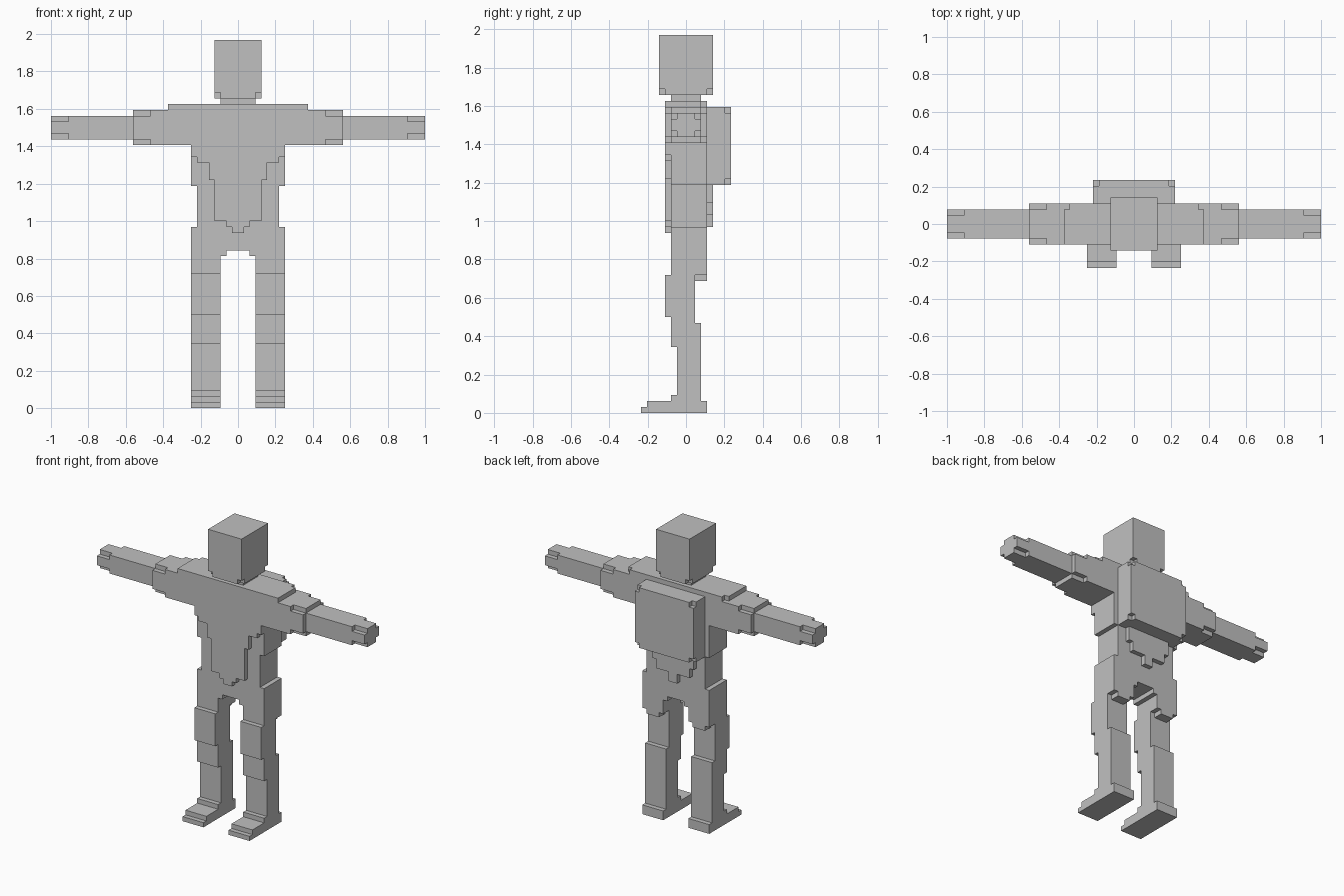
import bpy, bmesh

if "Cube" in bpy.data.objects:
    bpy.data.objects.remove(bpy.data.objects["Cube"])

U = 1 / 32  # size of one block


def box(x0, x1, y0, y1, z0, z1):
    """Set of block cells; cell rows in y are centred on whole numbers."""
    return {(x, y, z) for x in range(x0, x1)
            for y in range(int(y0 + 0.5), int(y1 + 0.5)) for z in range(z0, z1)}


def corner_posts(cells, axes):
    """Cells lying on the outer limits of all the given axes."""
    lim = {a: (min(c[a] for c in cells), max(c[a] for c in cells)) for a in axes}
    return {c for c in cells if all(c[a] in lim[a] for a in axes)}


def mirrored(cells):
    return {(-1 - x, y, z) for x, y, z in cells}


parts = {}

# Head: cube with the lower corners nicked
jaw = box(-4, 4, -4.5, 4.5, 53, 54)
parts["head"] = box(-4, 4, -4.5, 4.5, 54, 63) | (jaw - corner_posts(jaw, (0, 1)))
parts["neck"] = box(-3, 3, -2.5, 2.5, 52, 53)

# Torso: chest, ribs, waist and pelvis
collar = box(-12, 12, -3.5, 3.5, 51, 52)
collar -= {c for c in corner_posts(collar, (0, 1)) if c[1] > 0}
parts["torso"] = (collar | box(-12, 12, -3.5, 3.5, 45, 51)
                  | box(-8, 8, -2.5, 3.5, 38, 45) | box(-7, 7, -2.5, 3.5, 31, 38))
parts["pelvis"] = box(-8, 8, -2.5, 3.5, 27, 31)

# Stepped front panel tapering downwards
parts["front_panel"] = set()
for half, z0, z1 in ((8, 43, 45), (7, 42, 43), (5, 39, 42),
                     (4, 32, 39), (2, 31, 32), (1, 30, 31)):
    parts["front_panel"] |= box(-half, half, -3.5, -2.5, z0, z1)

# Stepped back panel under the pack
parts["back_panel"] = set()
for half, z0, z1 in ((5, 35, 38), (4, 33, 35), (1, 31, 33)):
    parts["back_panel"] |= box(-half, half, 3.5, 4.5, z0, z1)

# Backpack with nicked rear corners
pack = box(-7, 7, 3.5, 7.5, 38, 51)
parts["backpack"] = pack - {c for c in corner_posts(pack, (0, 1, 2)) if c[1] > 4}

# Sleeve, arm and hand
cuff = box(15, 18, -3.5, 3.5, 45, 51)
sleeve = box(12, 15, -3.5, 3.5, 45, 51) | (cuff - corner_posts(cuff, (1, 2)))
hand = box(29, 32, -2.5, 2.5, 46, 50)
hand -= corner_posts(hand, (1, 2))
arm = box(18, 29, -2.5, 2.5, 46, 50)

# Leg pieces: thigh, knee, shin and foot
thigh = (box(2, 8, -2.5, 3.5, 26, 27) | box(3, 8, -2.5, 3.5, 23, 26)
         | box(4, 7, 1.5, 3.5, 22, 23))
knee = box(3, 8, -3.5, 1.5, 16, 23)
shin = (box(3, 8, -2.5, 1.5, 15, 16) | box(3, 8, -2.5, 2.5, 11, 15)
        | box(3, 8, -1.5, 2.5, 3, 11))
foot = (box(3, 8, -2.5, 2.5, 2, 3) | box(3, 8, -6.5, 3.5, 1, 2)
        | box(3, 8, -7.5, 3.5, 0, 1))

for name, cells in (("sleeve", sleeve), ("arm", arm), ("hand", hand), ("thigh", thigh),
                    ("knee", knee), ("shin", shin), ("foot", foot)):
    parts["left_" + name] = cells
    parts["right_" + name] = mirrored(cells)

grey = bpy.data.materials.new("plain_grey")
grey.diffuse_color = (0.53, 0.53, 0.53, 1)
grey.use_nodes = True
grey.node_tree.nodes["Principled BSDF"].inputs["Base Color"].default_value = grey.diffuse_color
solid = set().union(*parts.values())


def build(name, cells):
    """Skin the exposed block sides and merge them into large flat faces."""
    bm = bmesh.new()
    verts = {}
    for c in cells:
        for a in range(3):
            b, d = (a + 1) % 3, (a + 2) % 3
            for side in (0, 1):
                n = list(c)
                n[a] += 2 * side - 1
                if tuple(n) in solid:
                    continue
                loop = []
                for p, q in ((0, 0), (1, 0), (1, 1), (0, 1)):
                    k = list(c)
                    k[a] += side
                    k[b] += p
                    k[d] += q
                    k = tuple(k)
                    if k not in verts:
                        verts[k] = bm.verts.new((k[0] * U, (k[1] - 0.5) * U, k[2] * U))
                    loop.append(verts[k])
                bm.faces.new(loop if side else loop[::-1])
    bmesh.ops.dissolve_limit(bm, angle_limit=0.02, verts=bm.verts[:], edges=bm.edges[:])
    mesh = bpy.data.meshes.new(name)
    bm.to_mesh(mesh)
    bm.free()
    mesh.materials.append(grey)
    bpy.context.collection.objects.link(bpy.data.objects.new(name, mesh))


for name, cells in parts.items():
    build(name, cells)
